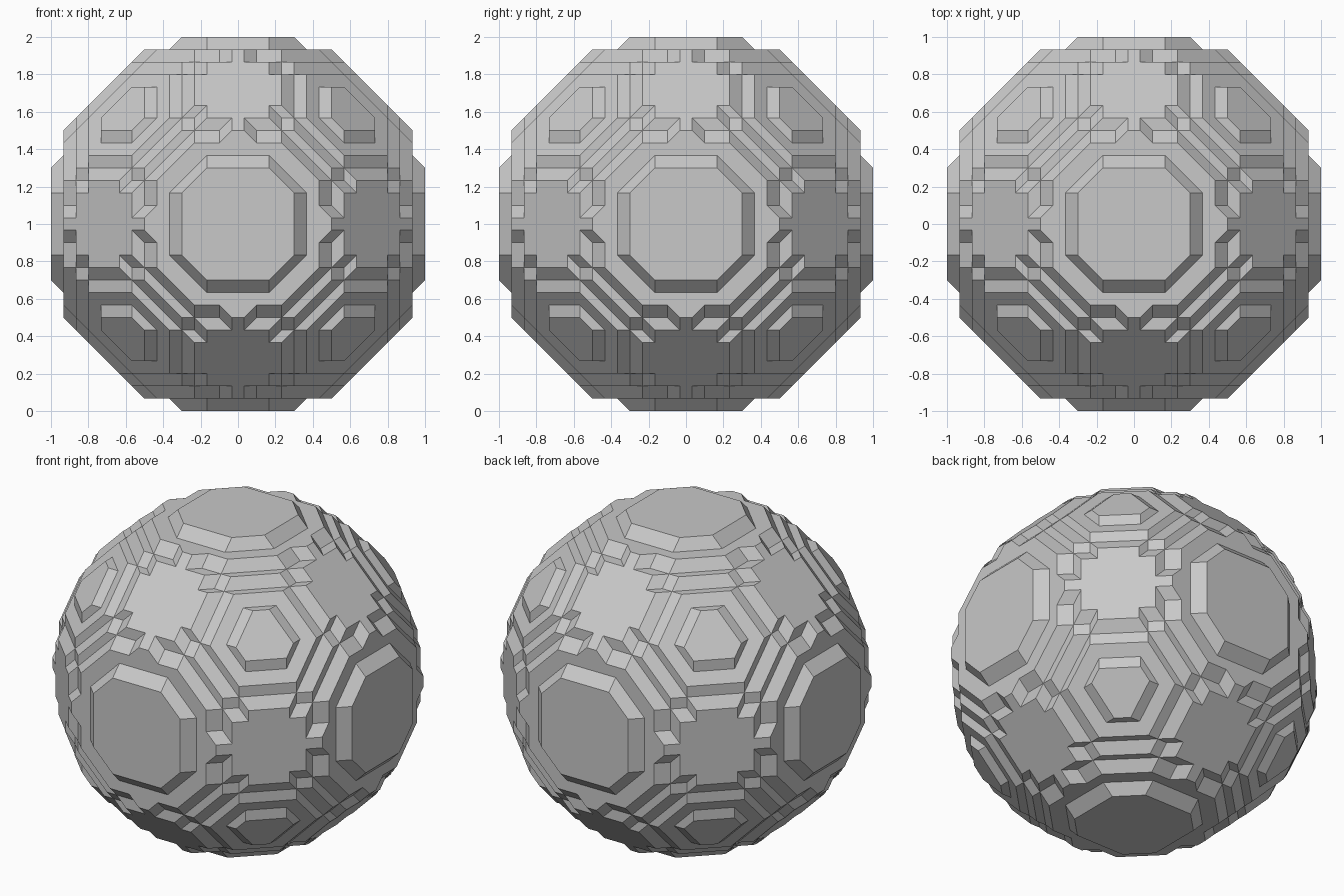
import bpy, bmesh, math
from itertools import product
from mathutils import Vector

cube = bpy.data.objects.get("Cube")
if cube:
    bpy.data.objects.remove(cube, do_unlink=True)

# Lattice units: 30 units = 1.0; sample points lie on odd coordinates
UNIT = 30.0
RADIUS = 31

CORNERS = [Vector(c) for c in product((0, 2), repeat=3)]
EDGES = [(i, j) for i in range(8) for j in range(i + 1, 8)
         if (CORNERS[i] - CORNERS[j]).length == 2]


def inside(p):
    return p.length_squared < RADIUS * RADIUS


def cell_loop(points):
    """Edge midpoints where the surface crosses one cell, counter-clockwise from outside."""
    state = [inside(p) for p in points]
    if all(state) or not any(state):
        return []
    mids = [(points[i] + points[j]) / 2 for i, j in EDGES if state[i] != state[j]]
    out = sum(((points[i] - points[j]) * (1 if state[j] else -1)
               for i, j in EDGES if state[i] != state[j]), Vector())
    u = out.orthogonal().normalized()
    v = out.normalized().cross(u)
    centre = sum(mids, Vector()) / len(mids)
    return sorted(mids, key=lambda m: math.atan2((m - centre).dot(v), (m - centre).dot(u)))


def split_loop(loop):
    """Split a bent five-sided loop into a flat triangle and a sloping quad."""
    if len(loop) != 5:
        return [loop]
    for k in range(5):
        a, apex, b, c, d = (loop[(k + n) % 5] for n in range(5))
        axis = next(n for n in range(3) if round(apex[n]) % 2 == 0)
        if a[axis] == apex[axis] == b[axis]:
            return [[a, apex, b], [a, b, c, d]]
    return [loop]


# Stepped ball: flat, 45 degree and corner facets
bm = bmesh.new()
verts = {}


def vert(p):
    key = tuple(round(c) for c in p)
    if key not in verts:
        verts[key] = bm.verts.new((p.x / UNIT, p.y / UNIT, p.z / UNIT + 1))
    return verts[key]


for low in product(range(-33, 33, 2), repeat=3):
    points = [Vector(low) + c for c in CORNERS]
    loop = cell_loop(points)
    if loop:
        for poly in split_loop(loop):
            bm.faces.new([vert(p) for p in poly])

# Merge coplanar pieces into large flat facets
bmesh.ops.dissolve_limit(bm, angle_limit=math.radians(1), verts=bm.verts[:], edges=bm.edges[:])
mesh = bpy.data.meshes.new("stepped_ball")
bm.to_mesh(mesh)
bm.free()
ball = bpy.data.objects.new("stepped_ball", mesh)
bpy.context.collection.objects.link(ball)

# Plain grey material
grey = bpy.data.materials.new("light_grey")
grey.use_nodes = True
colour = (0.58, 0.58, 0.58, 1)
grey.diffuse_color = colour
grey.node_tree.nodes["Principled BSDF"].inputs["Base Color"].default_value = colour
mesh.materials.append(grey)
